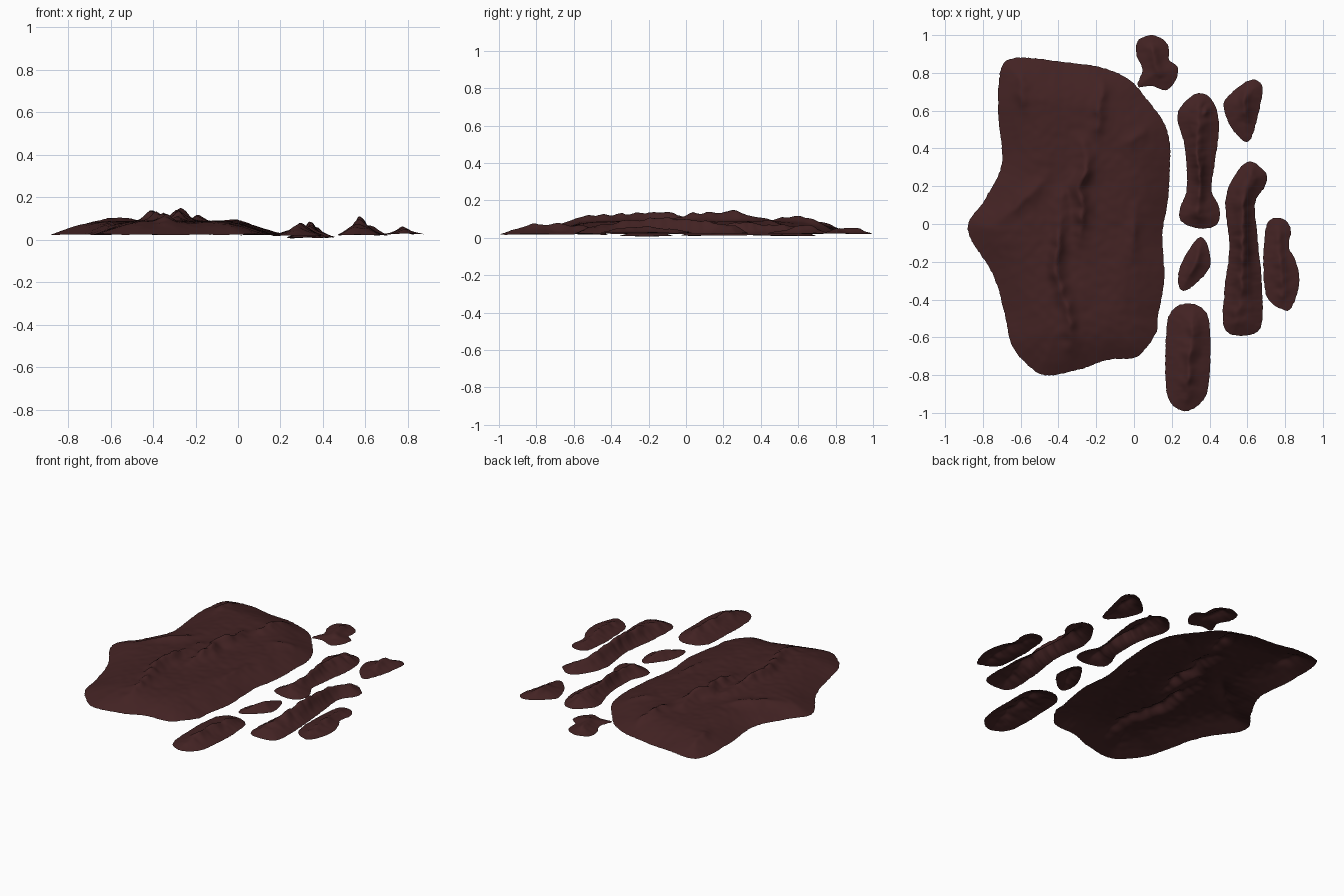
import bpy, bmesh, math, random
from mathutils import Vector, noise, kdtree
from mathutils.geometry import delaunay_2d_cdt, intersect_point_line

if "Cube" in bpy.data.objects:
    bpy.data.objects.remove(bpy.data.objects["Cube"])

random.seed(4)
mat = bpy.data.materials.new("dark red brown")
mat.diffuse_color = (0.056, 0.0165, 0.0168, 1)
mat.use_nodes = True
mat.node_tree.nodes["Principled BSDF"].inputs["Base Color"].default_value = mat.diffuse_color


def spline(pts, n, closed):
    """Catmull-Rom curve through 2D points."""
    p = [Vector(q) for q in pts]
    m = len(p)
    at = (lambda i: p[i % m]) if closed else (lambda i: p[max(0, min(m - 1, i))])
    out = []
    for i in range(m if closed else m - 1):
        a, b, c, d = at(i - 1), at(i), at(i + 1), at(i + 2)
        k = max(2, int((c - b).length / n))
        for j in range(k):
            t = j / k
            out.append(0.5 * (2 * b + (c - a) * t + (2 * a - 5 * b + 4 * c - d) * t * t
                              + (3 * b - a - 3 * c + d) * t ** 3))
    if not closed:
        out.append(p[-1])
    return out


def tree(pts):
    kd = kdtree.KDTree(len(pts))
    for i, q in enumerate(pts):
        kd.insert((q.x, q.y, 0), i)
    kd.balance()
    return kd


def island(name, outline, edge, rise, shore, ridges, step):
    """Thin raised sheet: domed from the shore, with ridges (points, height, width)."""
    rim = [q + Vector((random.uniform(-1, 1), random.uniform(-1, 1))) * 0.002
           for q in spline(outline, 0.012, True)]
    shore_tree = tree(rim)
    crests = []
    for pts, h, w in ridges:
        line = spline(pts, 0.006, False)
        # crests wander a little sideways
        line = [q + Vector((noise.noise((q.x * 9, q.y * 22, 5)) * 0.012, 0)) for q in line]
        crests.append((tree(line), len(line), h, w))

    # grid of inner points kept off the rim
    xs, ys = [q.x for q in rim], [q.y for q in rim]
    pts = list(rim)
    for i in range(int((max(xs) - min(xs)) / step) + 1):
        for j in range(int((max(ys) - min(ys)) / step) + 1):
            q = Vector((min(xs) + (i + 0.5 * (j % 2)) * step, min(ys) + j * step))
            if shore_tree.find((q.x, q.y, 0))[2] > step * 0.6:
                pts.append(q)
    verts, _, faces, *_ = delaunay_2d_cdt(pts, [], [list(range(len(rim)))], 1, 1e-5)

    def height(q):
        p = (q.x, q.y, 0)
        d = shore_tree.find(p)[2]
        inland = math.sin(min(d / shore, 1) * math.pi / 2)
        z = edge + rise * inland
        top = 0
        for kd, n, h, w in crests:
            _, i, r = kd.find(p)
            taper = 0.25 + 0.75 * math.sin(math.pi * i / (n - 1))
            rough = 1 + 0.45 * noise.noise((q.x * 14, q.y * 14, 2))
            top = max(top, h * taper * rough * math.exp(-(r / w) ** 1.5))
        z += top * min(1, d / 0.06)
        z += 0.005 * noise.noise((q.x * 7, q.y * 7, 0)) + 0.003 * noise.noise((q.x * 25, q.y * 25, 1)) * inland
        return max(z, 0)

    bm = bmesh.new()
    bv = [bm.verts.new((v.x, v.y, height(v))) for v in verts]
    for f in faces:
        bm.faces.new([bv[i] for i in f])
    bmesh.ops.delete(bm, geom=[v for v in bm.verts if not v.link_faces], context='VERTS')
    bm.normal_update()
    if sum(f.normal.z for f in bm.faces) < 0:
        bmesh.ops.reverse_faces(bm, faces=bm.faces[:])
    for f in bm.faces:
        f.smooth = True
    me = bpy.data.meshes.new(name)
    bm.to_mesh(me)
    bm.free()
    me.materials.append(mat)
    bpy.context.collection.objects.link(bpy.data.objects.new(name, me))


# large western landmass with its mountain ridges
island("main_land",
       [(-.70, .83), (-.61, .88), (-.39, .86), (-.16, .825), (-.02, .76), (.08, .645), (.16, .53),
        (.19, .40), (.18, .13), (.15, -.05), (.16, -.29), (.125, -.5), (.12, -.57), (.045, -.68),
        (-.01, -.71), (-.14, -.72), (-.29, -.77), (-.47, -.80), (-.58, -.73), (-.65, -.63),
        (-.69, -.45), (-.75, -.26), (-.88, -.03), (-.79, .13), (-.70, .32), (-.72, .61)],
       0.024, 0.062, 0.25,
       [([(-.285, .43), (-.25, .32), (-.295, .185), (-.27, .1), (-.29, -.08)], .056, .035),
        ([(-.375, .16), (-.395, -.08), (-.41, -.265), (-.35, -.45), (-.335, -.65)], .05, .035),
        ([(-.72, .015), (-.6, .11), (-.48, .24)], .024, .035),
        ([(-.165, .74), (-.18, .61), (-.2, .48)], .036, .03),
        ([(.01, .105), (0, -.04), (-.015, -.185)], .018, .03),
        ([(.08, .5), (0, .45), (-.07, .41)], .014, .03),
        ([(-.595, .79), (-.6, .7), (-.58, .61)], .02, .03)], 0.014)

# chain of smaller eastern islands
island("north_islet",
       [(.02, .97), (.10, 1.0), (.18, .95), (.185, .87), (.23, .83), (.225, .77), (.175, .71),
        (.09, .73), (.02, .73), (.045, .82), (.015, .89)],
       0.022, 0.014, 0.09, [([(.09, .96), (.11, .86), (.13, .77)], .02, .03)], 0.008)
island("north_island",
       [(.24, .61), (.33, .69), (.41, .66), (.45, .53), (.43, .34), (.41, .185), (.45, .09),
        (.44, 0), (.35, -.025), (.25, .015), (.245, .09), (.28, .185), (.27, .4), (.235, .53)],
       0.012, 0.025, 0.1,
       [([(.34, .66), (.34, .52), (.33, .38), (.35, .25), (.345, .12), (.34, .02)], .045, .035),
        ([(.34, .55), (.38, .6), (.42, .62)], .02, .025)], 0.008)
island("northeast_islet",
       [(.485, .66), (.61, .76), (.675, .735), (.67, .635), (.61, .44), (.53, .49), (.485, .58)],
       0.022, 0.018, 0.09, [([(.6, .73), (.585, .64), (.6, .53)], .025, .03)], 0.008)
island("long_island",
       [(.485, .13), (.55, .28), (.62, .33), (.70, .265), (.69, .195), (.64, .105), (.655, -.08),
        (.675, -.29), (.675, -.53), (.60, -.59), (.48, -.555), (.48, -.34), (.505, -.13)],
       0.022, 0.028, 0.09,
       [([(.63, .28), (.58, .12), (.575, -.05), (.57, -.2), (.57, -.35), (.54, -.5)], .055, .04)], 0.008)
island("east_island",
       [(.705, 0), (.785, .03), (.83, -.03), (.82, -.12), (.86, -.21), (.875, -.32), (.835, -.44),
        (.795, -.455), (.705, -.39), (.685, -.21)],
       0.026, 0.01, 0.09, [([(.78, -.02), (.77, -.12), (.78, -.25), (.79, -.4)], .024, .03)], 0.008)
island("middle_islet",
       [(.25, -.21), (.345, -.07), (.395, -.13), (.395, -.24), (.28, -.35), (.235, -.32)],
       0.008, 0.014, 0.07, [([(.33, -.11), (.33, -.2), (.28, -.29)], .025, .03)], 0.008)
island("south_island",
       [(.17, -.58), (.2, -.46), (.295, -.42), (.385, -.475), (.405, -.635), (.395, -.85),
        (.36, -.94), (.265, -.99), (.175, -.9)],
       0.018, 0.022, 0.1,
       [([(.31, -.5), (.3, -.62), (.29, -.75), (.28, -.92)], .035, .035)], 0.008)
